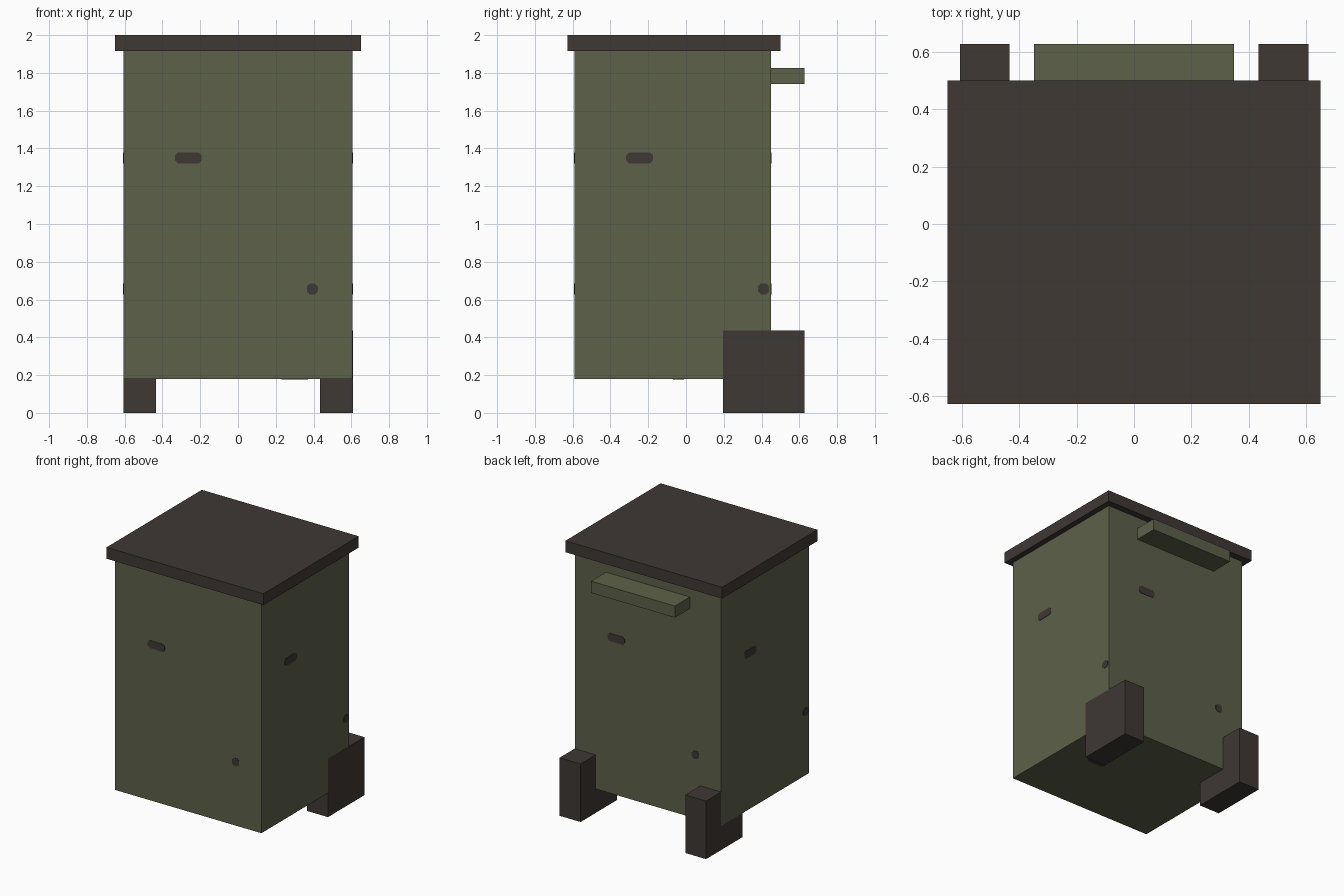
import bpy
import bmesh
from mathutils import Vector

cube = bpy.data.objects.get("Cube")
if cube:
    bpy.data.objects.remove(cube, do_unlink=True)


def make_material(name, rgb):
    mat = bpy.data.materials.new(name)
    mat.use_nodes = True
    color = (*rgb, 1.0)
    mat.diffuse_color = color
    bsdf = mat.node_tree.nodes["Principled BSDF"]
    bsdf.inputs["Base Color"].default_value = color
    bsdf.inputs["Roughness"].default_value = 0.9
    return mat


GREEN = make_material("olive green", (0.107, 0.120, 0.067))
BROWN = make_material("dark brown", (0.049, 0.040, 0.034))


def add_object(name, bm, mat):
    bmesh.ops.recalc_face_normals(bm, faces=bm.faces)
    mesh = bpy.data.meshes.new(name)
    bm.to_mesh(mesh)
    bm.free()
    mesh.materials.append(mat)
    obj = bpy.data.objects.new(name, mesh)
    bpy.context.collection.objects.link(obj)
    return obj


def box(name, low, high, mat):
    low, high = Vector(low), Vector(high)
    bm = bmesh.new()
    bmesh.ops.create_cube(bm, size=1)
    bmesh.ops.scale(bm, vec=high - low, verts=bm.verts)
    bmesh.ops.translate(bm, vec=(low + high) / 2, verts=bm.verts)
    return add_object(name, bm, mat)


def mark(name, center, right, up, width, height=0.058, thick=0.003):
    """Thin plate with clipped corners lying on a wall."""
    center, right, up = Vector(center), Vector(right), Vector(up)
    a, b, c = width / 2, height / 2, 0.016
    outline = [(a, b - c), (a - c, b), (c - a, b), (-a, b - c),
               (-a, c - b), (c - a, -b), (a - c, -b), (a, c - b)]
    normal = right.cross(up)
    bm = bmesh.new()
    face = bm.faces.new([bm.verts.new(center + right * u + up * v) for u, v in outline])
    side = bmesh.ops.extrude_face_region(bm, geom=[face])
    verts = [g for g in side["geom"] if isinstance(g, bmesh.types.BMVert)]
    bmesh.ops.translate(bm, vec=normal * thick, verts=verts)
    return add_object(name, bm, BROWN)


# Bin body, overhanging lid and rear handle
X, FRONT, BACK, BASE, TOP = 0.607, -0.59, 0.45, 0.18, 1.915
box("body", (-X, FRONT, BASE), (X, BACK, TOP), GREEN)
box("lid", (-0.65, -0.628, TOP), (0.65, 0.5, 2), BROWN)
box("handle", (-0.348, BACK, 1.74), (0.348, 0.628, 1.827), GREEN)

# Rear feet: one sits just proud of the wall, the other just inside it
box("foot_left", (0.434, 0.197, 0), (X + 0.001, 0.628, 0.435), BROWN)
box("foot_right", (0.001 - X, 0.197, 0), (-0.434, 0.628, 0.435), BROWN)

# Worn marks repeated on all four walls, measured from each wall's left edge
walls = {
    "front": ((-X, FRONT, 0), (1, 0, 0), 2 * X),
    "left": ((X, FRONT, 0), (0, 1, 0), BACK - FRONT),
    "back": ((X, BACK, 0), (-1, 0, 0), 2 * X),
    "right": ((-X, BACK, 0), (0, -1, 0), BACK - FRONT),
}
for wall, (corner, right, length) in walls.items():
    corner, right = Vector(corner), Vector(right)
    for label, start, end, z in (("long", 0.273, 0.415, 1.35), ("small", 0.971, 1.03, 0.656)):
        end = min(end, length)
        center = corner + right * (start + end) / 2 + Vector((0, 0, z))
        mark(f"{wall}_{label}_mark", center, right, (0, 0, 1), end - start)

# Mark under the base
mark("base_mark", (0.3, -0.04, BASE), (-1, 0, 0), (0, 1, 0), 0.14)
